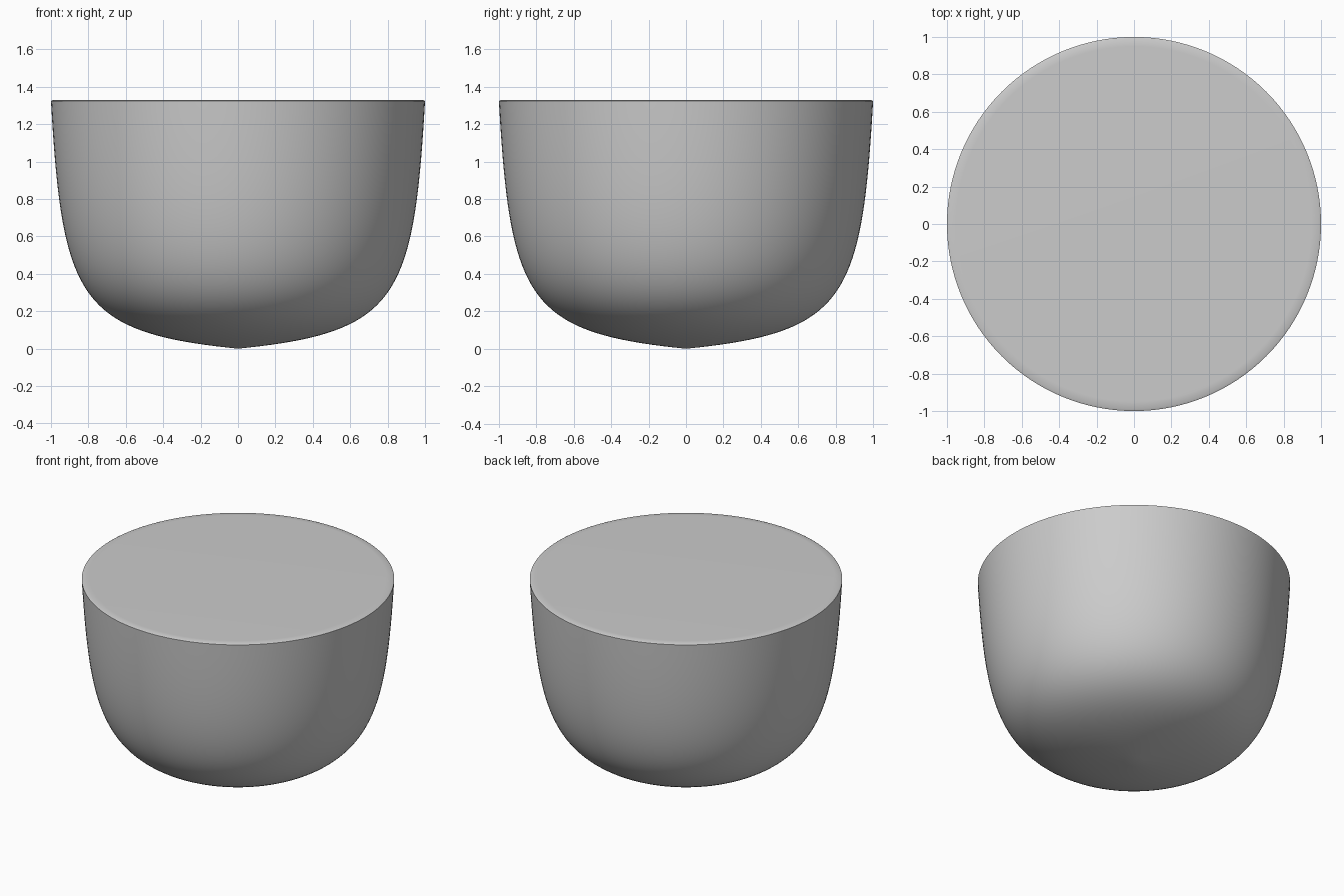
import bpy
import bmesh
import math
from mathutils import Vector, geometry

cube = bpy.data.objects.get("Cube")
if cube:
    bpy.data.objects.remove(cube, do_unlink=True)

SEGMENTS = 128
HEIGHT = 1.33

# Side profile: shallow pointed base curving up into a nearly upright wall
profile = geometry.interpolate_bezier(
    Vector((0, 0, 0)), Vector((0.85, 0, 0.085)),
    Vector((0.94, 0, 0.26)), Vector((1, 0, HEIGHT - 0.006)), 40)

# Small rounded rim, then the flat lid closing at the axis
profile += [Vector((0.99, 0, HEIGHT - 0.001)), Vector((0.95, 0, HEIGHT)),
            Vector((0, 0, HEIGHT))]

# Spin the profile around the vertical axis
bm = bmesh.new()
verts = [bm.verts.new(p) for p in profile]
edges = [bm.edges.new(pair) for pair in zip(verts, verts[1:])]
bmesh.ops.spin(bm, geom=verts + edges, cent=(0, 0, 0), axis=(0, 0, 1),
               angle=math.tau, steps=SEGMENTS, use_duplicate=False)
bmesh.ops.remove_doubles(bm, verts=bm.verts, dist=0.0005)
bmesh.ops.recalc_face_normals(bm, faces=bm.faces)

mesh = bpy.data.meshes.new("rounded_bowl_body")
bm.to_mesh(mesh)
bm.free()
body = bpy.data.objects.new("rounded_bowl_body", mesh)
bpy.context.collection.objects.link(body)

# Smooth surface with a crisp rim
bpy.ops.object.select_all(action='DESELECT')
body.select_set(True)
bpy.context.view_layer.objects.active = body
bpy.ops.object.shade_smooth_by_angle(angle=math.radians(30))
